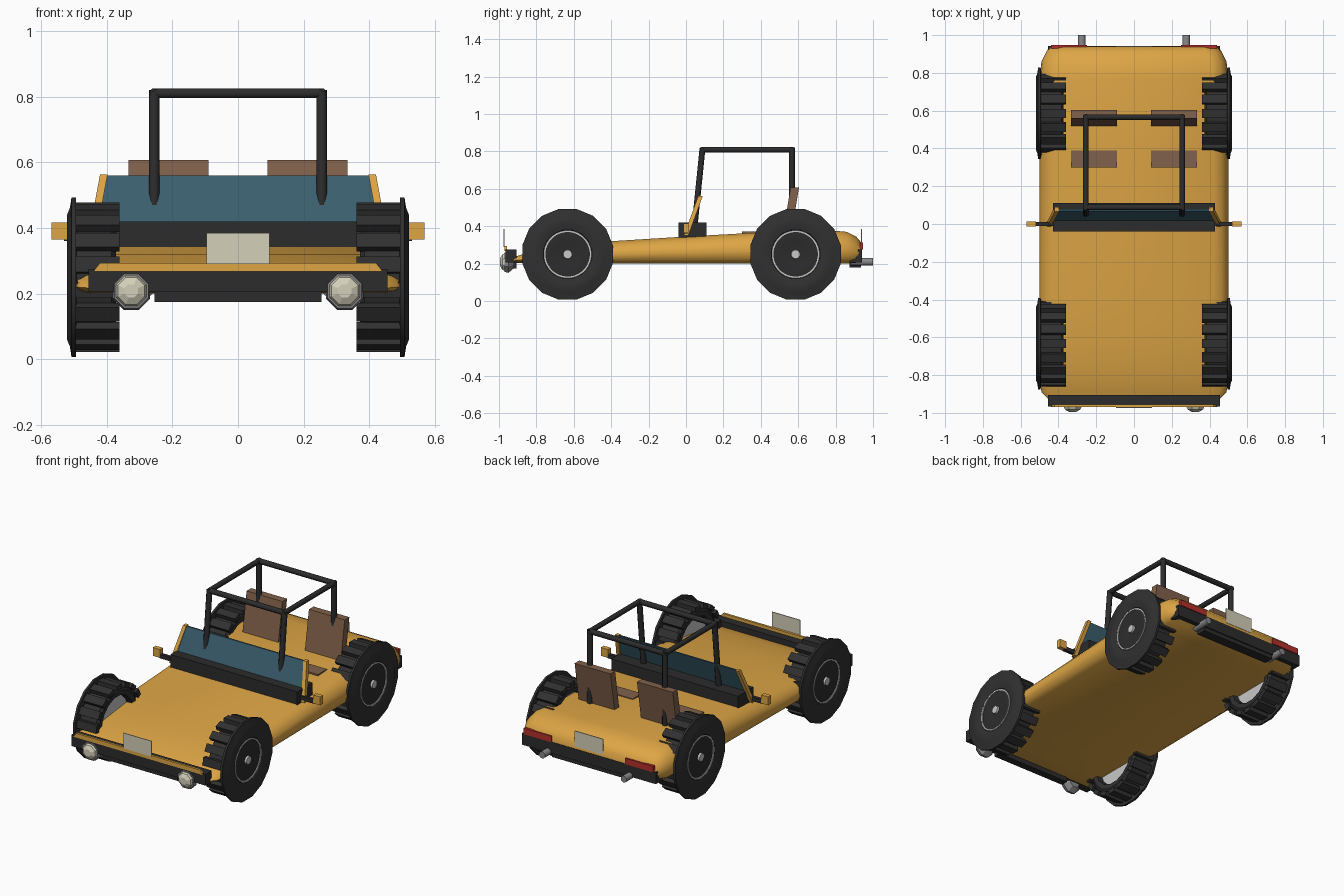
import bpy, bmesh, math
from mathutils import Vector, Matrix

if "Cube" in bpy.data.objects:
    bpy.data.objects.remove(bpy.data.objects["Cube"], do_unlink=True)


def material(name, colour):
    m = bpy.data.materials.new(name)
    m.use_nodes = True
    m.diffuse_color = (*colour, 1)
    bsdf = m.node_tree.nodes["Principled BSDF"]
    bsdf.inputs["Base Color"].default_value = (*colour, 1)
    bsdf.inputs["Roughness"].default_value = 0.6
    return m


PAINT = material("yellow paint", (0.73, 0.38, 0.06))
BLACK = material("black trim", (0.025, 0.025, 0.025))
TYRE = material("tyre rubber", (0.03, 0.03, 0.03))
GLASS = material("blue glass", (0.045, 0.115, 0.16))
SEAT = material("brown leather", (0.22, 0.12, 0.07))
CREAM = material("cream", (0.66, 0.63, 0.49))
RED = material("red lens", (0.45, 0.03, 0.025))
STEEL = material("grey steel", (0.25, 0.25, 0.26))
RIM = material("light rim", (0.58, 0.58, 0.58))


def finish(bm, name, mat, smooth=None):
    bmesh.ops.recalc_face_normals(bm, faces=bm.faces)
    mesh = bpy.data.meshes.new(name)
    bm.to_mesh(mesh)
    bm.free()
    mesh.materials.append(mat)
    ob = bpy.data.objects.new(name, mesh)
    bpy.context.collection.objects.link(ob)
    if smooth:
        bpy.ops.object.select_all(action="DESELECT")
        bpy.context.view_layer.objects.active = ob
        ob.select_set(True)
        bpy.ops.object.shade_smooth_by_angle(angle=math.radians(smooth))
    return ob


def loft(bm, rings, caps=True):
    """Skin closed rings of points."""
    loops = [[bm.verts.new(p) for p in ring] for ring in rings]
    for a, b in zip(loops, loops[1:]):
        for i in range(len(a)):
            j = (i + 1) % len(a)
            bm.faces.new((a[i], a[j], b[j], b[i]))
    if caps:
        bm.faces.new(loops[0])
        bm.faces.new(loops[-1])


def box(name, x, y, z, mat, lean=(0, 0), narrow=0):
    """Box from ranges; the top may lean over or get narrower."""
    (x0, x1), (y0, y1) = x, y
    u, v = lean
    low = [(x0, y0, z[0]), (x1, y0, z[0]), (x1, y1, z[0]), (x0, y1, z[0])]
    top = [(x0 + u + narrow, y0 + v, z[1]), (x1 + u - narrow, y0 + v, z[1]),
           (x1 + u - narrow, y1 + v, z[1]), (x0 + u + narrow, y1 + v, z[1])]
    bm = bmesh.new()
    loft(bm, [low, top])
    return finish(bm, name, mat)


def lathe(name, profile, centre, axis, mat, sides=16, smooth=30):
    """Spin (distance along axis, radius) points about an axis."""
    turn = Vector((0, 0, 1)).rotation_difference(Vector(axis)).to_matrix()
    rings = []
    for d, r in profile:
        angles = [math.tau * (i + 0.5) / sides for i in range(sides)]
        rings.append([Vector(centre) + turn @ Vector((r * math.cos(a), r * math.sin(a), d))
                      for a in angles])
    bm = bmesh.new()
    loft(bm, rings)
    return finish(bm, name, mat, smooth)


def tube(name, a, b, r, mat):
    a, b = Vector(a), Vector(b)
    return lathe(name, [(0, r), ((b - a).length, r)], a, (b - a).normalized(), mat, 8, 50)


# Body shell: rounded sections along its length (y, half width, bottom, top)
STATIONS = [(-0.93, 0.45, 0.207, 0.232), (-0.89, 0.49, 0.203, 0.245),
            (-0.8, 0.5, 0.2, 0.275), (-0.6, 0.5, 0.2, 0.3), (-0.4, 0.5, 0.2, 0.32),
            (0, 0.5, 0.2, 0.345), (0.4, 0.5, 0.2, 0.367), (0.77, 0.5, 0.2, 0.378),
            (0.86, 0.49, 0.2, 0.37), (0.91, 0.465, 0.205, 0.345), (0.94, 0.445, 0.21, 0.31)]
SIDE = [(-0.045, 0), (-0.012, 0.15), (0, 0.4), (-0.008, 0.65), (-0.035, 0.87), (-0.08, 1)]
rings = []
for y, w, lo, hi in STATIONS:
    half = [(w + dx, y, lo + (hi - lo) * t) for dx, t in SIDE]
    rings.append(half + [(-px, py, pz) for px, py, pz in reversed(half)])
shell = bmesh.new()
loft(shell, rings)
finish(shell, "body_shell", PAINT, 40)

# Bumpers, nose strip and blank plates
box("front_bumper", (-0.455, 0.455), (-0.965, -0.905), (0.205, 0.275), BLACK)
box("front_bumper_lower", (-0.255, 0.255), (-0.95, -0.905), (0.175, 0.21), BLACK)
box("rear_bumper", (-0.455, 0.455), (0.875, 0.942), (0.205, 0.275), BLACK)
box("rear_bumper_lower", (-0.255, 0.255), (0.875, 0.935), (0.18, 0.21), BLACK)
box("nose_strip", (-0.44, 0.44), (-0.97, -0.956), (0.268, 0.294), PAINT, narrow=0.02)
box("front_plate", (-0.096, 0.096), (-0.975, -0.97), (0.29, 0.385), CREAM)
box("rear_plate", (-0.096, 0.096), (0.936, 0.942), (0.29, 0.385), CREAM)

# Dashboard and windscreen
box("dashboard", (-0.43, 0.43), (-0.04, 0.11), (0.33, 0.42), BLACK)
box("windscreen", (-0.432, 0.432), (0.012, 0.022), (0.4, 0.56), GLASS,
    lean=(0, 0.058), narrow=0.026)

# Roll cage
CAGE = 0.255
FRONT_TOP, REAR_TOP = 0.088, 0.566
for label, y in (("front", FRONT_TOP), ("rear", REAR_TOP)):
    tube("cage_" + label + "_bar", (-CAGE, y, 0.81), (CAGE, y, 0.81), 0.016, BLACK)


def wheel(label, s, y):
    hub = (s * 0.44, y, 0.25)
    axis = (s, 0, 0)
    # Tyre with its thin outer flange, then the sidewall
    lathe(label + "_tyre", [(-0.03, 0.15), (-0.065, 0.155), (-0.068, 0.185), (-0.055, 0.205),
                            (0.052, 0.205), (0.054, 0.247), (0.067, 0.247), (0.072, 0.215),
                            (0.08, 0.195), (0.08, 0.165), (0.072, 0.132), (0.062, 0.125)],
          hub, axis, TYRE, 16, 35)
    # Tread blocks
    bm = bmesh.new()
    count = 18
    for i in range(count):
        a = math.tau * i / count
        place = (Matrix.Translation((s * 0.427, y, 0.25)) @ Matrix.Rotation(a, 4, "X")
                 @ Matrix.Translation((0, 0, 0.213)) @ Matrix.Diagonal((0.132, 0.048, 0.028, 1)))
        bmesh.ops.create_cube(bm, size=1, matrix=place)
    finish(bm, label + "_tread", TYRE)
    # Rim, hub and inner dish
    lathe(label + "_rim_ring", [(0.06, 0.128), (0.0735, 0.128), (0.0735, 0.119), (0.06, 0.119)],
          hub, axis, RIM, 32)
    lathe(label + "_disc", [(0.058, 0.12), (0.068, 0.12), (0.07, 0.085), (0.066, 0.07)],
          hub, axis, BLACK, 24)
    lathe(label + "_hub_cap", [(0.06, 0.026), (0.078, 0.024)], hub, axis, RIM, 12)
    lathe(label + "_inner_dish", [(-0.034, 0.148), (-0.032, 0.148)], hub, axis, RIM, 16)


# Parts on both sides
for s, side in ((1, "left"), (-1, "right")):
    wheel("front_" + side, s, -0.633)
    wheel("rear_" + side, s, 0.586)

    def span(a, b):
        return tuple(sorted((s * a, s * b)))

    # Windscreen pillar and mirror
    box("pillar_" + side, span(0.437, 0.46), (-0.012, 0.012), (0.35, 0.563), PAINT,
        lean=(-s * 0.04, 0.078))
    box("mirror_arm_" + side, span(0.43, 0.53), (-0.01, 0.01), (0.36, 0.385), BLACK)
    box("mirror_" + side, span(0.52, 0.568), (-0.014, 0.014), (0.365, 0.416), PAINT)

    # Cage legs and roof rail
    tube("cage_front_leg_" + side, (s * CAGE, 0.04, 0.34), (s * CAGE, FRONT_TOP, 0.816), 0.017, BLACK)
    tube("cage_rear_leg_" + side, (s * CAGE, REAR_TOP, 0.34), (s * CAGE, REAR_TOP, 0.82), 0.017, BLACK)
    tube("cage_rail_" + side, (s * CAGE, FRONT_TOP - 0.01, 0.81),
         (s * CAGE, REAR_TOP + 0.01, 0.81), 0.016, BLACK)

    # Seat
    box("seat_back_" + side, span(0.09, 0.333), (0.515, 0.56), (0.34, 0.607), SEAT, lean=(0, 0.044))
    box("seat_cushion_" + side, span(0.09, 0.333), (0.3, 0.388), (0.33, 0.371), SEAT)

    # Headlight: steel bowl with a domed lens
    lamp = (s * 0.325, -0.95, 0.208)
    lathe("headlight_bowl_" + side, [(-0.03, 0.035), (0, 0.062), (0.02, 0.056)],
          lamp, (0, -1, 0), STEEL, 8, 20)
    lathe("headlight_lens_" + side, [(0.015, 0.052), (0.032, 0.044), (0.044, 0.022)],
          lamp, (0, -1, 0), CREAM, 8, 20)

    # Tail light and exhaust
    box("tail_light_" + side, span(0.25, 0.44), (0.93, 0.947), (0.275, 0.312), RED)
    tube("exhaust_" + side, (s * 0.277, 0.88, 0.21), (s * 0.277, 1.0, 0.21), 0.021, STEEL)
